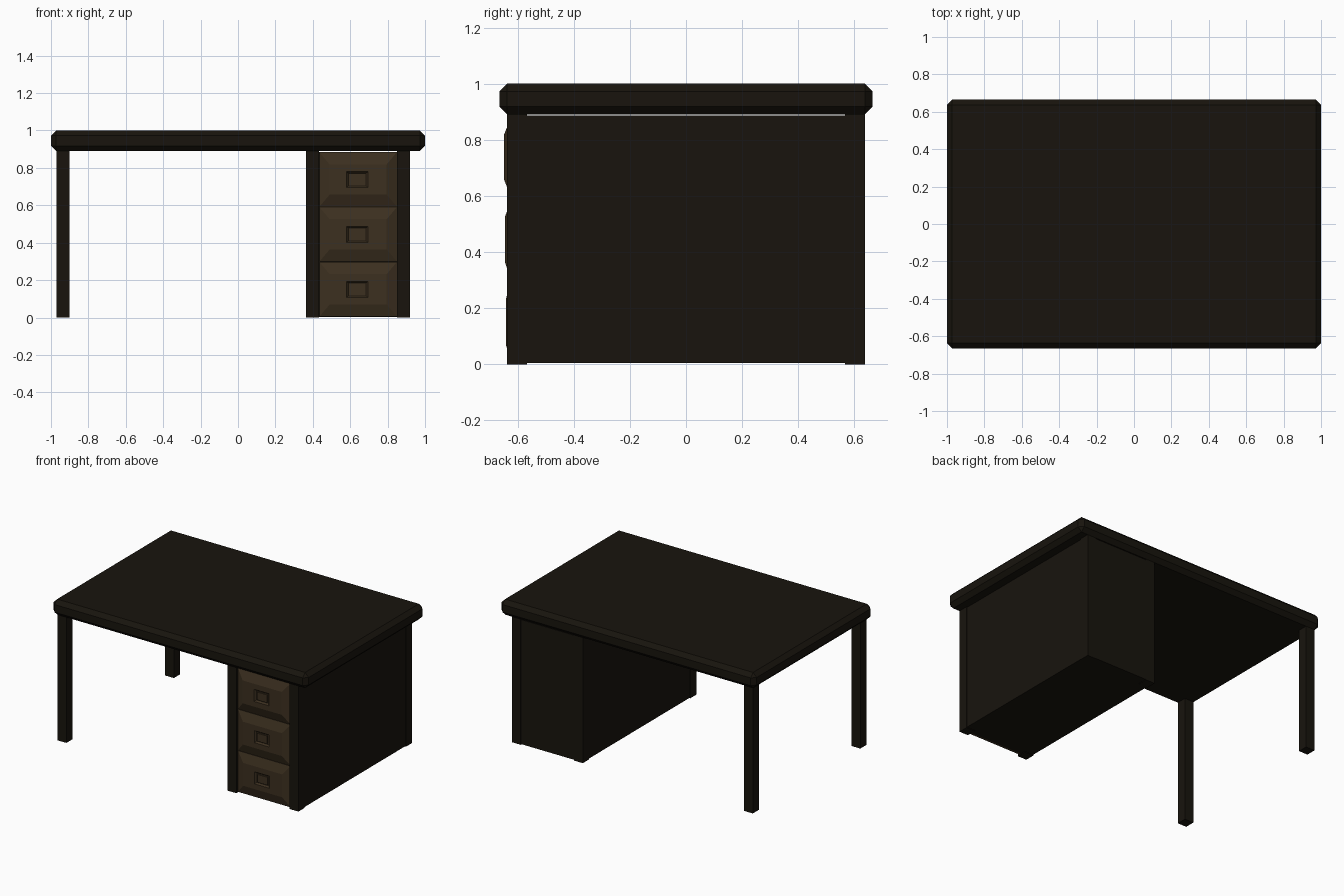
import bpy, bmesh

if "Cube" in bpy.data.objects:
    bpy.data.objects.remove(bpy.data.objects["Cube"])


def material(name, rgb):
    m = bpy.data.materials.new(name)
    m.diffuse_color = (*rgb, 1)
    m.use_nodes = True
    m.node_tree.nodes["Principled BSDF"].inputs["Base Color"].default_value = m.diffuse_color
    return m


dark = material("dark_wood", (0.009, 0.007, 0.004))
brown = material("brown_wood", (0.045, 0.029, 0.014))


def finish(name, bm, mat):
    bmesh.ops.recalc_face_normals(bm, faces=bm.faces)
    me = bpy.data.meshes.new(name)
    bm.to_mesh(me)
    bm.free()
    me.materials.append(mat)
    ob = bpy.data.objects.new(name, me)
    bpy.context.collection.objects.link(ob)
    return ob


def box(name, lo, hi, mat, bevel=0):
    bm = bmesh.new()
    bmesh.ops.create_cube(bm, size=1)
    for v in bm.verts:
        v.co = [(a + b) / 2 + c * (b - a) for a, b, c in zip(lo, hi, v.co)]
    if bevel:
        bmesh.ops.bevel(bm, geom=bm.edges[:], offset=bevel, segments=1,
                        affect='EDGES')
    return finish(name, bm, mat)


def stepped_panel(name, rings, mat):
    """Join nested rectangles (x0, x1, z0, z1, y) and cap both ends."""
    bm = bmesh.new()
    loops = [[bm.verts.new(p) for p in
              ((x0, y, z0), (x1, y, z0), (x1, y, z1), (x0, y, z1))]
             for x0, x1, z0, z1, y in rings]
    for a, b in zip(loops, loops[1:]):
        for i in range(4):
            j = (i + 1) % 4
            bm.faces.new((a[i], a[j], b[j], b[i]))
    bm.faces.new(loops[0])
    bm.faces.new(loops[-1])
    return finish(name, bm, mat)


# Table top with chamfered edges
box("table_top", (-1, -0.665, 0.89), (1, 0.665, 1), dark, 0.028)

# Square legs: two free ones on the left, four as cabinet posts
for label, x in (("left", -0.97), ("cabinet_inner", 0.363), ("cabinet_outer", 0.85)):
    for end, y in (("front", -0.637), ("back", 0.567)):
        box(f"{end}_{label}_leg", (x, y, 0), (x + 0.07, y + 0.07, 0.892), dark)

# Cabinet body, with a hairline gap under the top
box("cabinet_body", (0.366, -0.605, 0.004), (0.917, 0.634, 0.886), dark)

# Three drawer fronts: raised field with a recessed finger pull
for i, front in enumerate((-0.642, -0.645, -0.648)):
    z0 = 0.005 + i * 0.2935
    z1 = z0 + 0.292
    zc = 0.15 + i * 0.2935
    stepped_panel(f"drawer_{i + 1}", [
        (0.435, 0.85, z0, z1, -0.60),
        (0.435, 0.85, z0, z1, -0.622),
        (0.49, 0.795, z0 + 0.065, z1 - 0.065, front),
        (0.58, 0.695, zc - 0.043, zc + 0.043, front),
        (0.59, 0.685, zc - 0.034, zc + 0.034, front + 0.012),
        (0.598, 0.677, zc - 0.028, zc + 0.028, front + 0.012),
        (0.598, 0.677, zc - 0.028, zc + 0.028, front + 0.004)], brown)
